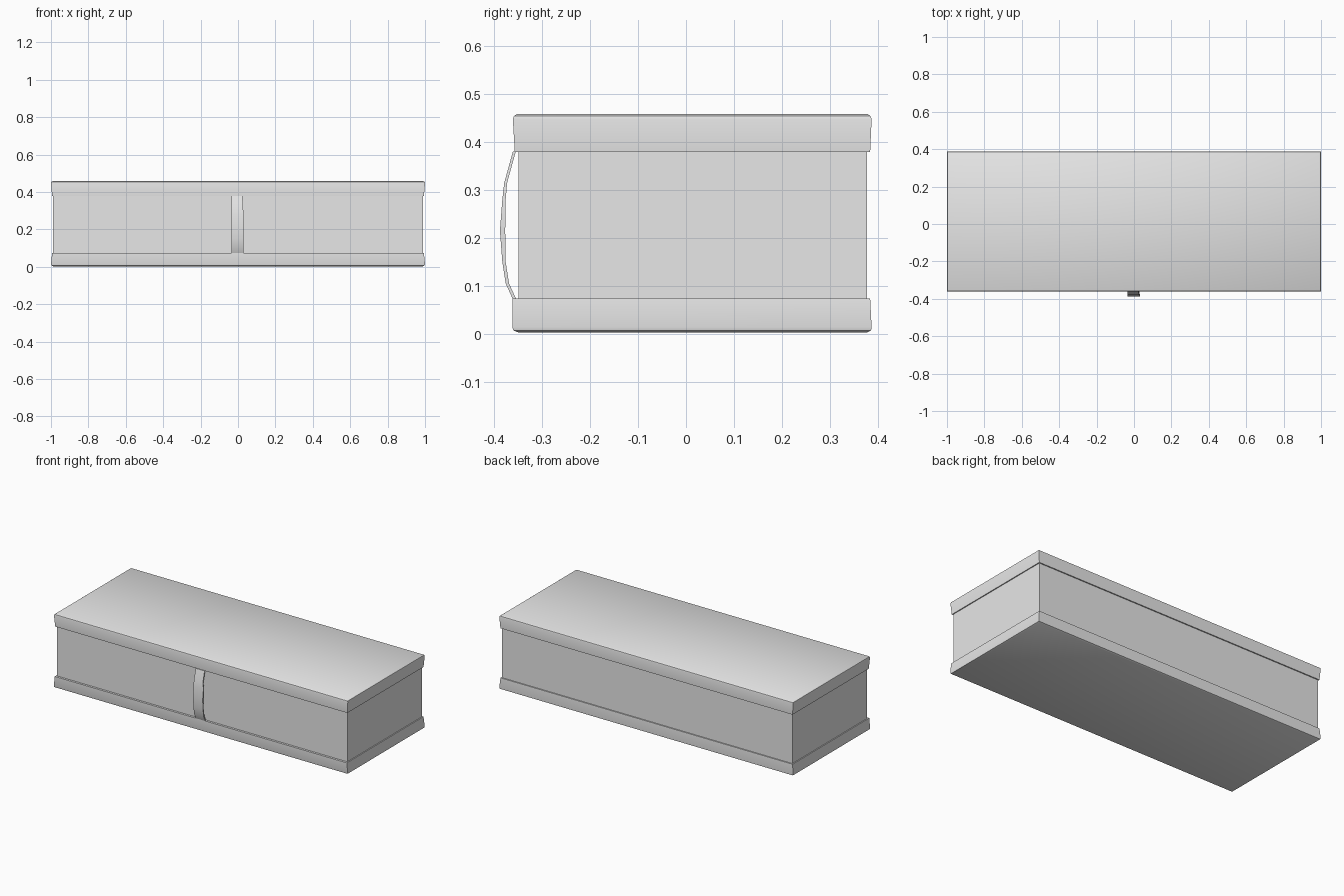
import bpy
import bmesh
import math

cube = bpy.data.objects.get("Cube")
if cube:
    bpy.data.objects.remove(cube, do_unlink=True)

# Single plain grey finish
grey = bpy.data.materials.new("plain_grey")
grey.use_nodes = True
grey.diffuse_color = (0.8, 0.8, 0.8, 1)
grey.node_tree.nodes["Principled BSDF"].inputs["Base Color"].default_value = (0.8, 0.8, 0.8, 1)


def finish(name, bm):
    bmesh.ops.recalc_face_normals(bm, faces=bm.faces)
    mesh = bpy.data.meshes.new(name)
    bm.to_mesh(mesh)
    bm.free()
    mesh.materials.append(grey)
    obj = bpy.data.objects.new(name, mesh)
    bpy.context.collection.objects.link(obj)
    bpy.ops.object.select_all(action='DESELECT')
    obj.select_set(True)
    bpy.context.view_layer.objects.active = obj
    bpy.ops.object.shade_smooth_by_angle(angle=math.radians(35))
    return obj


def slab(name, levels):
    """Box lofted through rectangles given as (half width, front y, back y, z)."""
    bm = bmesh.new()
    rings = []
    for w, y0, y1, z in levels:
        corners = ((-w, y0), (w, y0), (w, y1), (-w, y1))
        rings.append([bm.verts.new((x, y, z)) for x, y in corners])
    for a, b in zip(rings, rings[1:]):
        for i in range(4):
            j = (i + 1) % 4
            bm.faces.new((a[i], a[j], b[j], b[i]))
    bm.faces.new(rings[0])
    bm.faces.new(rings[-1])
    return finish(name, bm)


# Main body, with the lid and base rims overhanging it
slab("box_body", [(0.988, -0.349, 0.377, 0.03), (0.988, -0.349, 0.377, 0.42)])
slab("lid", [(0.994, -0.357, 0.384, 0.379), (1.0, -0.361, 0.387, 0.447),
             (0.998, -0.359, 0.385, 0.454), (0.992, -0.353, 0.379, 0.458)])
slab("base_rim", [(0.990, -0.350, 0.378, 0.003), (0.998, -0.360, 0.386, 0.007),
                  (1.0, -0.362, 0.387, 0.014), (0.994, -0.362, 0.384, 0.074)])

# Bowed front handle: (z, outer y, inner y, right edge x) sections
sections = [(0.072, -0.361, -0.354, 0.030), (0.105, -0.376, -0.369, 0.030),
            (0.150, -0.383, -0.376, 0.030), (0.215, -0.388, -0.377, 0.031),
            (0.280, -0.383, -0.376, 0.033), (0.315, -0.379, -0.373, 0.026),
            (0.380, -0.361, -0.355, 0.025)]
bm = bmesh.new()
rings = []
for z, outer, inner, right in sections:
    corners = ((-0.035, outer), (right, outer), (right, inner), (-0.035, inner))
    rings.append([bm.verts.new((x, y, z)) for x, y in corners])
for a, b in zip(rings, rings[1:]):
    for i in range(4):
        j = (i + 1) % 4
        bm.faces.new((a[i], a[j], b[j], b[i]))
bm.faces.new(rings[0])
bm.faces.new(rings[-1])
finish("front_handle", bm)
